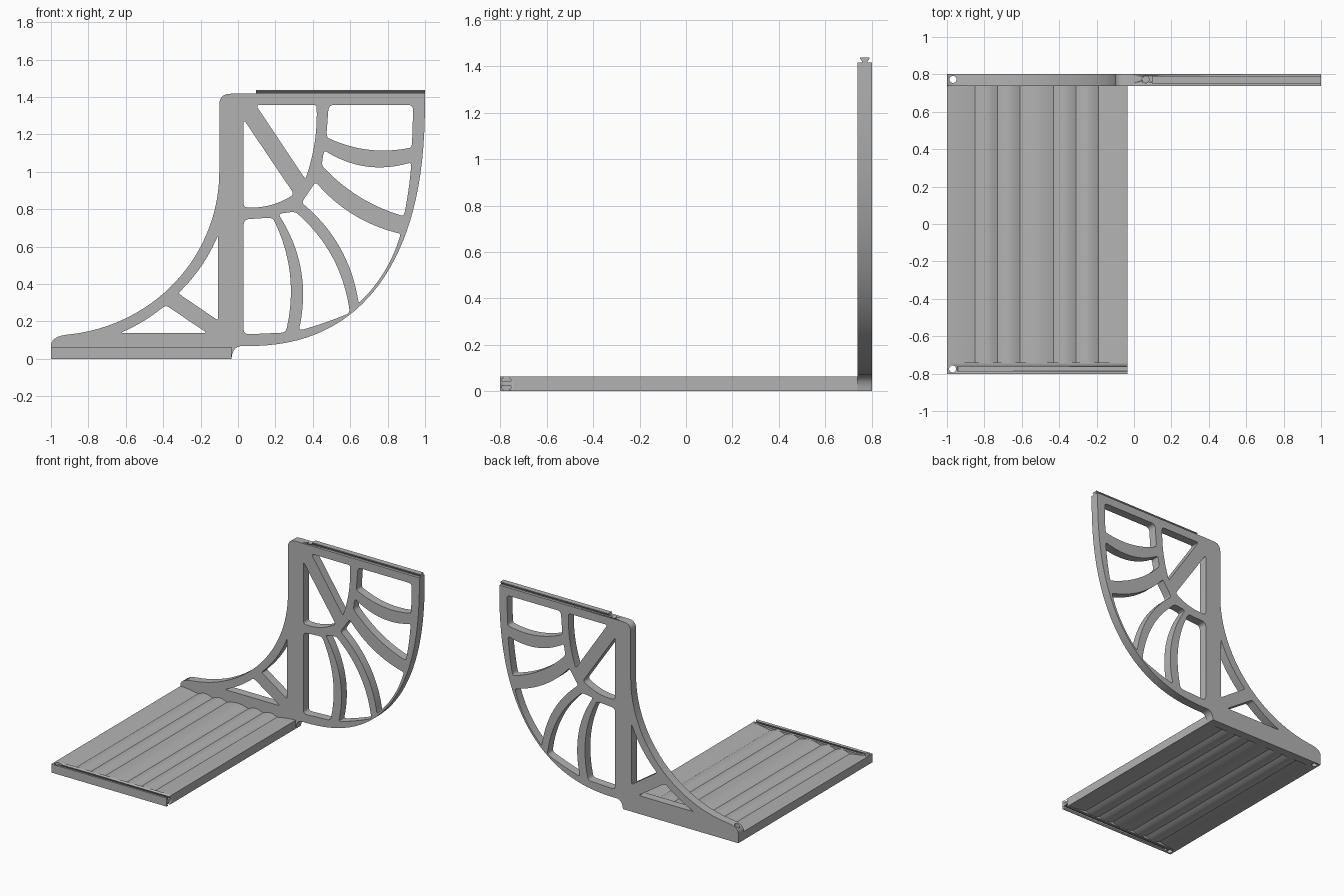
import bpy, bmesh, math
from mathutils import Vector

if "Cube" in bpy.data.objects:
    bpy.data.objects.remove(bpy.data.objects["Cube"])

grey = bpy.data.materials.new("light_grey")
grey.diffuse_color = (0.45, 0.45, 0.45, 1)
grey.use_nodes = True
grey.node_tree.nodes["Principled BSDF"].inputs["Base Color"].default_value = grey.diffuse_color

Y, T = 0.803, 0.064          # half depth, wall thickness
XL, XR = -1.0, -0.035        # base extent
TOP = 1.417                  # bracket height


def bowed(a, b, s, n=16):
    """Edge from a to b bowed to its left by s."""
    if s == 0:
        return [a, b]
    d = (b - a).normalized()
    side = Vector((-d.y, d.x)) * 4 * s
    return [a.lerp(b, k / n) + side * (k / n) * (1 - k / n) for k in range(n + 1)]


def trim(line, r):
    """Cut length r off the start of a polyline."""
    line = list(line)
    while len(line) > 2 and (line[1] - line[0]).length <= r:
        r -= (line[1] - line[0]).length
        line.pop(0)
    d = line[1] - line[0]
    line[0] = line[0] + d.normalized() * min(r, d.length * 0.45)
    return line


def blend(a, c, b, n=5):
    """Rounded corner from a to b around c."""
    return [a.lerp(c, k / n).lerp(c.lerp(b, k / n), k / n) for k in range(1, n)]


def window(r, *corners):
    """Closed opening; each corner is x, z and the bow of its next edge."""
    pts = [Vector(c[:2]) for c in corners]
    edges = [bowed(p, pts[(i + 1) % len(pts)], corners[i][2]) for i, p in enumerate(pts)]
    edges = [trim(trim(e, r)[::-1], r)[::-1] for e in edges]
    out = []
    for i, e in enumerate(edges):
        out += blend(edges[i - 1][-1], pts[i], e[0]) + e
    return out


def quarter(cx, cz, a, b, power, n=32):
    """Lower right quarter of a superellipse, from bottom to right."""
    out = []
    for k in range(n + 1):
        t = math.pi / 2 * k / n
        out.append(Vector((cx + a * math.sin(t) ** (2 / power), cz - b * max(math.cos(t), 0) ** (2 / power))))
    return out


def finish(ob):
    ob.data.materials.clear()
    ob.data.materials.append(grey)
    bpy.ops.object.select_all(action='DESELECT')
    ob.select_set(True)
    bpy.context.view_layer.objects.active = ob
    bpy.ops.object.shade_smooth_by_angle(angle=math.radians(25))
    return ob


def prism(name, pts, axis, a, b):
    """Extrude a profile along x (y,z points) or y (x,z points)."""
    bm = bmesh.new()
    along_x = axis == 'x'
    f = bm.faces.new([bm.verts.new((a, p[0], p[1]) if along_x else (p[0], a, p[1])) for p in pts])
    r = bmesh.ops.extrude_face_region(bm, geom=[f])
    d = Vector((b - a, 0, 0)) if along_x else Vector((0, b - a, 0))
    bmesh.ops.translate(bm, vec=d, verts=[v for v in r['geom'] if isinstance(v, bmesh.types.BMVert)])
    bmesh.ops.recalc_face_normals(bm, faces=bm.faces)
    me = bpy.data.meshes.new(name)
    bm.to_mesh(me)
    bm.free()
    ob = bpy.data.objects.new(name, me)
    bpy.context.collection.objects.link(ob)
    return finish(ob)


def dovetail(yc, z, s):
    """Dovetail profile: narrow neck at z, wide head in direction s."""
    half = [(0.012, -0.008), (0.012, 0.006), (0.02, 0.015), (0.02, 0.021)]
    return [(yc + w, z + s * h) for w, h in half] + [(yc - w, z + s * h) for w, h in reversed(half)]


def pin(name, x, y, z0, z1):
    bpy.ops.mesh.primitive_cylinder_add(vertices=24, radius=0.019, depth=z1 - z0, location=(x, y, (z0 + z1) / 2))
    bpy.context.object.name = name
    return finish(bpy.context.object)


def cut(ob, cutter):
    m = ob.modifiers.new("cut", 'BOOLEAN')
    m.operation, m.object, m.solver = 'DIFFERENCE', cutter, 'EXACT'
    cutter.hide_render = True
    cutter.hide_set(True)


# side bracket outline: foot, outer sweep, rounded top, inner sweep
V = Vector
outline = [V((XL, 0)), V((XR, 0))] + blend(V((XR, 0)), V((-0.03, 0.06)), V((0.01, 0.067)))
outline += quarter(0.01, TOP, 0.99, TOP - 0.067, 2.45)
outline += [V((-0.04, TOP))] + blend(V((-0.04, TOP)), V((-0.1, TOP)), V((-0.1, TOP - 0.06)))
outline += [V((-0.1, TOP - 0.06))]
outline += [p for p in reversed(quarter(-1, 1, 0.9, 0.875, 2)) if p.x > -0.95]
outline += blend(outline[-1], V((XL, 0.12)), V((XL, 0.07))) + [V((XL, 0.07))]

# window openings, upper group, fan group and lower strut group
upper = [
    window(0.022, (0.03, 1.28, 0), (0.30, 0.88, 0.025), (0.03, 0.81, 0)),
    window(0.022, (0.095, 1.357, 0), (0.42, 1.357, 0.02), (0.36, 0.96, 0)),
    window(0.03, (0.485, 1.357, 0), (0.937, 1.357, 0), (0.93, 1.13, 0.04), (0.472, 1.185, 0)),
]
fan = [
    window(0.024, (0.46, 1.115, -0.055), (0.927, 1.05, 0.005), (0.887, 0.762, 0.037), (0.447, 1.035, 0)),
    window(0.018, (0.34, 0.835, 0), (0.415, 0.945, -0.044), (0.87, 0.668, 0.03), (0.645, 0.297, -0.06)),
    window(0.025, (0.215, 0.775, 0), (0.305, 0.787, 0.06), (0.598, 0.245, 0.005), (0.325, 0.15, -0.068)),
    window(0.03, (0.03, 0.745, 0), (0.185, 0.755, 0.058), (0.255, 0.14, 0), (0.03, 0.13, 0)),
]
lower = [
    window(0.014, (-0.107, 0.66, 0), (-0.107, 0.205, 0), (-0.32, 0.35, -0.02)),
    window(0.02, (-0.387, 0.287, 0), (-0.165, 0.138, 0), (-0.63, 0.138, -0.011)),
]

# fill the outline with its openings and give it thickness
cu = bpy.data.curves.new("side_bracket", 'CURVE')
cu.dimensions, cu.fill_mode, cu.extrude = '2D', 'BOTH', T / 2
for lp in [outline] + upper + fan + lower:
    lp = [p for i, p in enumerate(lp) if (p - lp[i - 1]).length > 1e-4]
    s = cu.splines.new('POLY')
    s.points.add(len(lp) - 1)
    for q, p in zip(s.points, lp):
        q.co = (p.x, p.y, 0, 1)
    s.use_cyclic_u = True
ob = bpy.data.objects.new("side_bracket", cu)
bpy.context.collection.objects.link(ob)
ob.rotation_euler = (math.pi / 2, 0, 0)
ob.location = (0, Y - T / 2, 0)
bpy.ops.object.select_all(action='DESELECT')
ob.select_set(True)
bpy.context.view_layer.objects.active = ob
bpy.ops.object.convert(target='MESH')
bracket = bpy.context.object
bm = bmesh.new()
bm.from_mesh(bracket.data)
bmesh.ops.remove_doubles(bm, verts=bm.verts, dist=1e-5)
bmesh.ops.recalc_face_normals(bm, faces=bm.faces)
bm.to_mesh(bracket.data)
bm.free()
finish(bracket)
cut(bracket, pin("corner_pin_hole_cutter", -0.968, 0.773, -0.1, 0.3))
cut(bracket, pin("top_pin_hole_cutter", 0.062, 0.773, 1.385, 1.5))

# dovetail rail on top of the bracket
prism("top_rail", dovetail(0.771, TOP, 1), 'x', 0.095, 1.0)

# rippled base panel: arched ribs meeting at creases, mirrored underneath
creases = [XL, -0.85, -0.73, -0.61, -0.43, -0.31, -0.19, XR]
ripple = []
for i, (a, b) in enumerate(zip(creases, creases[1:])):
    for k in range(10):
        t = k / 10
        u = 0.5 + t / 2 if i == 0 else (t / 2 if i == 6 else t)
        ripple.append((a + (b - a) * t, 0.018 * (1 - math.sin(math.pi * u))))
ripple.append((XR, 0))
prism("base_panel", ripple + [(x, T - d) for x, d in reversed(ripple)], 'y', 0.062 - Y, Y - T)

# front edge bar with dovetail slots above and below, and a pin hole
bar = prism("front_bar", [(-Y, 0), (0.062 - Y, 0), (0.062 - Y, T), (-Y, T)], 'x', XL, XR)
cut(bar, prism("upper_slot_cutter", dovetail(-0.775, T, -1), 'x', -0.94, 0.05))
cut(bar, prism("lower_slot_cutter", dovetail(-0.775, 0, 1), 'x', -0.94, 0.05))
cut(bar, pin("front_pin_hole_cutter", -0.97, -0.775, -0.1, 0.2))
